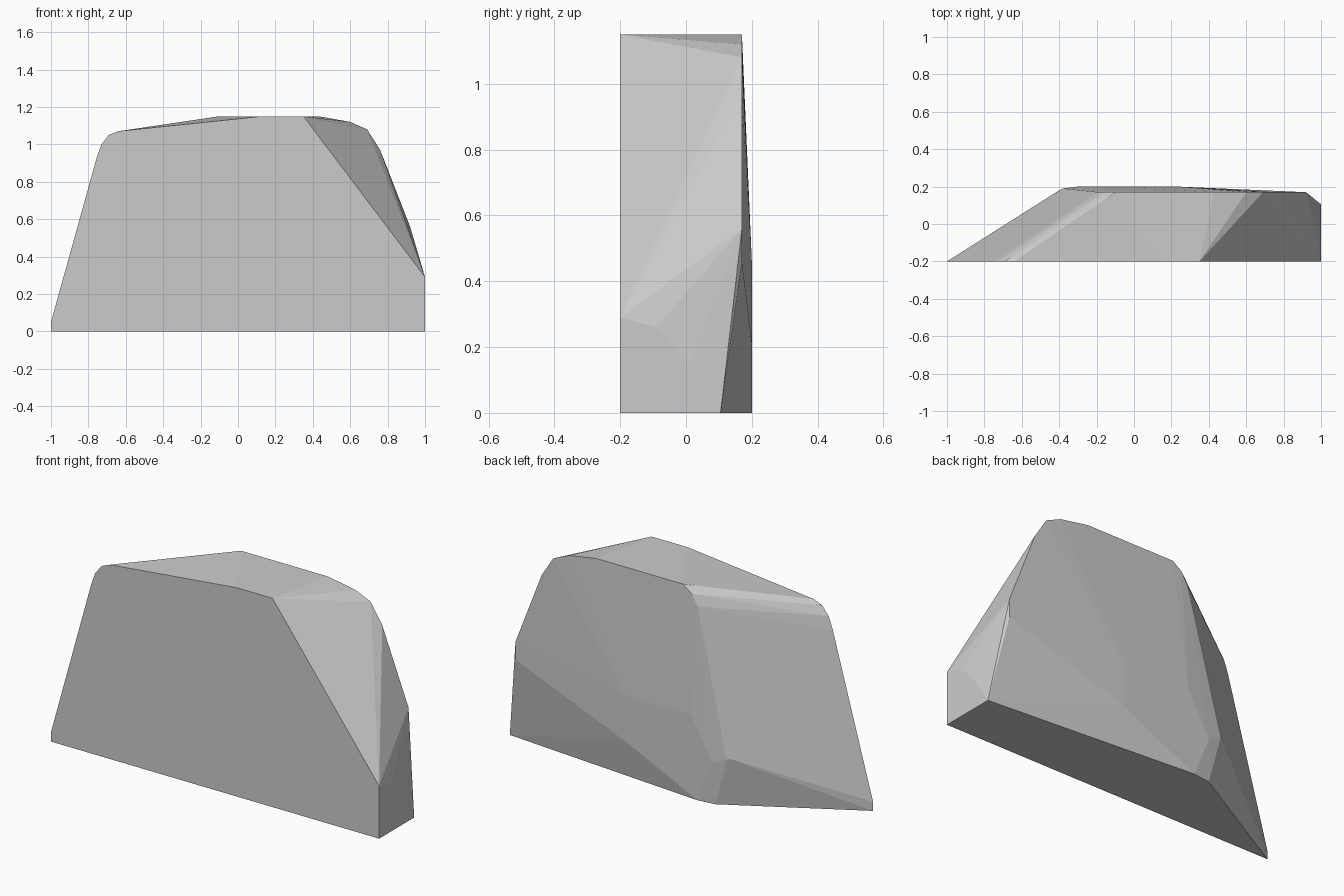
import bpy, bmesh

if "Cube" in bpy.data.objects:
    bpy.data.objects.remove(bpy.data.objects["Cube"])

# Outline of the flat front face (x, z)
FRONT_Y = -0.2
front = [(-1, 0), (-1, 0.05), (-0.755, 0.93), (-0.73, 1.0), (-0.69, 1.05), (-0.64, 1.07),
         (0.13, 1.15), (0.35, 1.15), (1, 0.29), (1, 0)]

# Upper rim of the back (x, z)
RIM_Y = 0.17
rim = [(-0.23, 0.91), (-0.19, 1.05), (-0.155, 1.11), (-0.1, 1.15), (0.43, 1.15), (0.6, 1.12),
       (0.69, 1.08), (0.76, 0.97), (0.92, 0.56), (0.92, 0.46)]

# Bulging flat panel on the back (x, z)
BACK_Y = 0.2
panel = [(-0.21, 0), (-0.3, 0.23), (-0.17, 0.46), (0.234, 0.46), (0.234, 0.21)]

# Rounded edge of the right end (y, z)
END_X = 1.0
end = [(-0.09, 0.26), (0.01, 0.15), (0.105, 0)]

# Rounded back left corner
corner = [(-0.31, 0.187, 0), (-0.4, 0.18, 0.27), (-0.38, 0.19, 0.265)]

points = [(x, FRONT_Y, z) for x, z in front]
points += [(x, RIM_Y, z) for x, z in rim]
points += [(x, BACK_Y, z) for x, z in panel]
points += [(END_X, y, z) for y, z in end]
points += corner

# Stone block: convex solid wrapped around the profiles
bm = bmesh.new()
for p in points:
    bm.verts.new(p)
hull = bmesh.ops.convex_hull(bm, input=bm.verts[:])
loose = {g for g in hull["geom_interior"] + hull["geom_unused"]
         if isinstance(g, bmesh.types.BMVert)}
bmesh.ops.delete(bm, geom=list(loose), context="VERTS")
bmesh.ops.dissolve_limit(bm, angle_limit=0.01, verts=bm.verts[:], edges=bm.edges[:])
bmesh.ops.recalc_face_normals(bm, faces=bm.faces[:])

mesh = bpy.data.meshes.new("stone_block")
bm.to_mesh(mesh)
bm.free()
block = bpy.data.objects.new("stone_block", mesh)
bpy.context.collection.objects.link(block)
